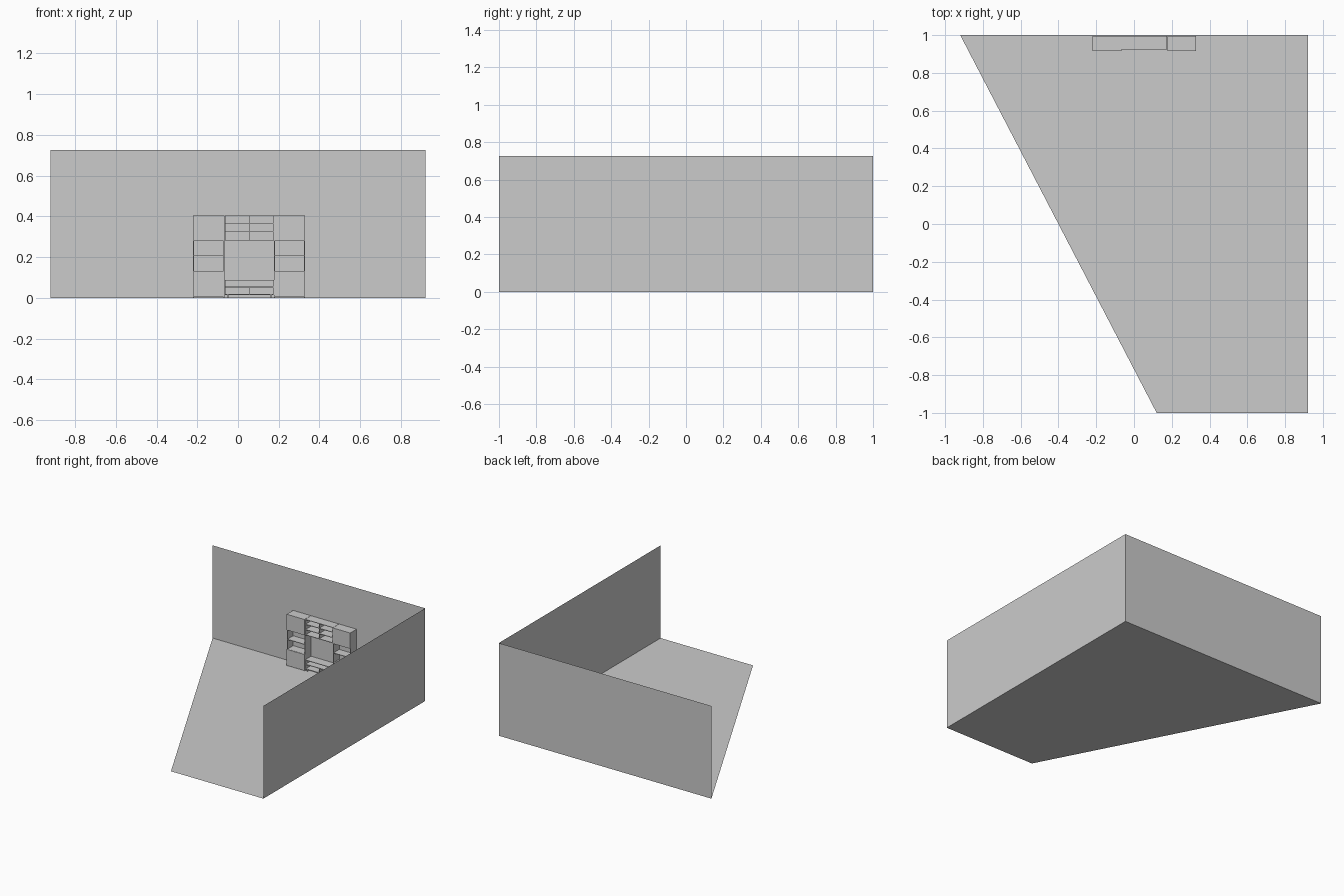
import bpy

if "Cube" in bpy.data.objects:
    bpy.data.objects.remove(bpy.data.objects["Cube"])

T = 0.004                 # board thickness
BACK = 0.996              # rear of the furniture
TOP = 0.405


def mesh_object(name, verts, faces):
    me = bpy.data.meshes.new(name)
    me.from_pydata(verts, [], faces)
    ob = bpy.data.objects.new(name, me)
    bpy.context.collection.objects.link(ob)
    return ob


def box(name, x0, x1, y0, y1, z0, z1):
    v = [(x, y, z) for x in (x0, x1) for y in (y0, y1) for z in (z0, z1)]
    f = [(0, 1, 3, 2), (4, 6, 7, 5), (0, 4, 5, 1),
         (2, 3, 7, 6), (0, 2, 6, 4), (1, 5, 7, 3)]
    return mesh_object(name, v, f)


# Room: tapered floor with two thin walls
H = 0.725
mesh_object("floor", [(-0.92, 1, 0), (0.12, -1, 0), (0.92, -1, 0), (0.92, 1, 0)], [(0, 1, 2, 3)])
mesh_object("back_wall", [(-0.92, 1, 0), (0.92, 1, 0), (0.92, 1, H), (-0.92, 1, H)], [(0, 1, 2, 3)])
mesh_object("right_wall", [(0.92, 1, 0), (0.92, -1, 0), (0.92, -1, H), (0.92, 1, H)], [(0, 1, 2, 3)])


# Side columns: door above, two open shelves, door below
def column(side, x0, x1):
    front = 0.917
    inner = front + T
    for n, a in (("outer", x0), ("inner", x1 - T)):
        box(f"{side}_{n}_side", a, a + T, inner, BACK, 0.001, TOP)
    for n, z in (("base", 0.003), ("lower_shelf", 0.128), ("middle_shelf", 0.205),
                 ("upper_shelf", 0.28), ("top", TOP - T)):
        box(f"{side}_{n}", x0 + T, x1 - T, inner, BACK - T, z, z + T)
    box(f"{side}_back", x0 + T, x1 - T, BACK - T, BACK, 0.003, TOP)
    for n, z0, z1 in (("lower_door", 0.005, 0.131), ("upper_door", 0.282, TOP)):
        box(f"{side}_{n}", x0, x1, front, inner, z0, z1)
    mid = (x0 + x1) / 2
    box(f"{side}_handle", mid - 0.012, mid + 0.012, front - 0.002, front, 0.126, 0.131)


column("left", -0.221, -0.067)
column("right", 0.178, 0.329)

# Centre: open shelving at the top
L, R, M, F = -0.065, 0.176, 0.055, 0.923
for n, z in (("bottom", 0.281), ("low", 0.322), ("high", 0.364), ("top", TOP - T)):
    box(f"bridge_shelf_{n}", L, R, F, BACK, z, z + T)
for n, x in (("left", L), ("middle", M - T / 2), ("right", R - T)):
    box(f"bridge_upright_{n}", x, x + T, F, BACK, 0.285, TOP - T)
box("bridge_back", L + T, R - T, BACK - T, BACK, 0.285, TOP - T)

# Centre: low media bench on feet
for n, z in (("bottom", 0.015), ("middle", 0.051), ("top", 0.084)):
    box(f"bench_board_{n}", L, R, F, BACK, z, z + T)
for n, x in (("left", L), ("right", R - T)):
    box(f"bench_side_{n}", x, x + T, F, BACK, 0.019, 0.084)
box("bench_divider", M - T / 2, M + T / 2, F, BACK, 0.019, 0.051)
box("bench_back", L + T, R - T, BACK - T, BACK, 0.019, 0.084)
for nx, x in (("left", L + 0.01), ("right", R - 0.018)):
    for ny, y in (("front", F + 0.005), ("rear", BACK - 0.013)):
        box(f"bench_foot_{nx}_{ny}", x, x + 0.008, y, y + 0.008, 0, 0.015)
